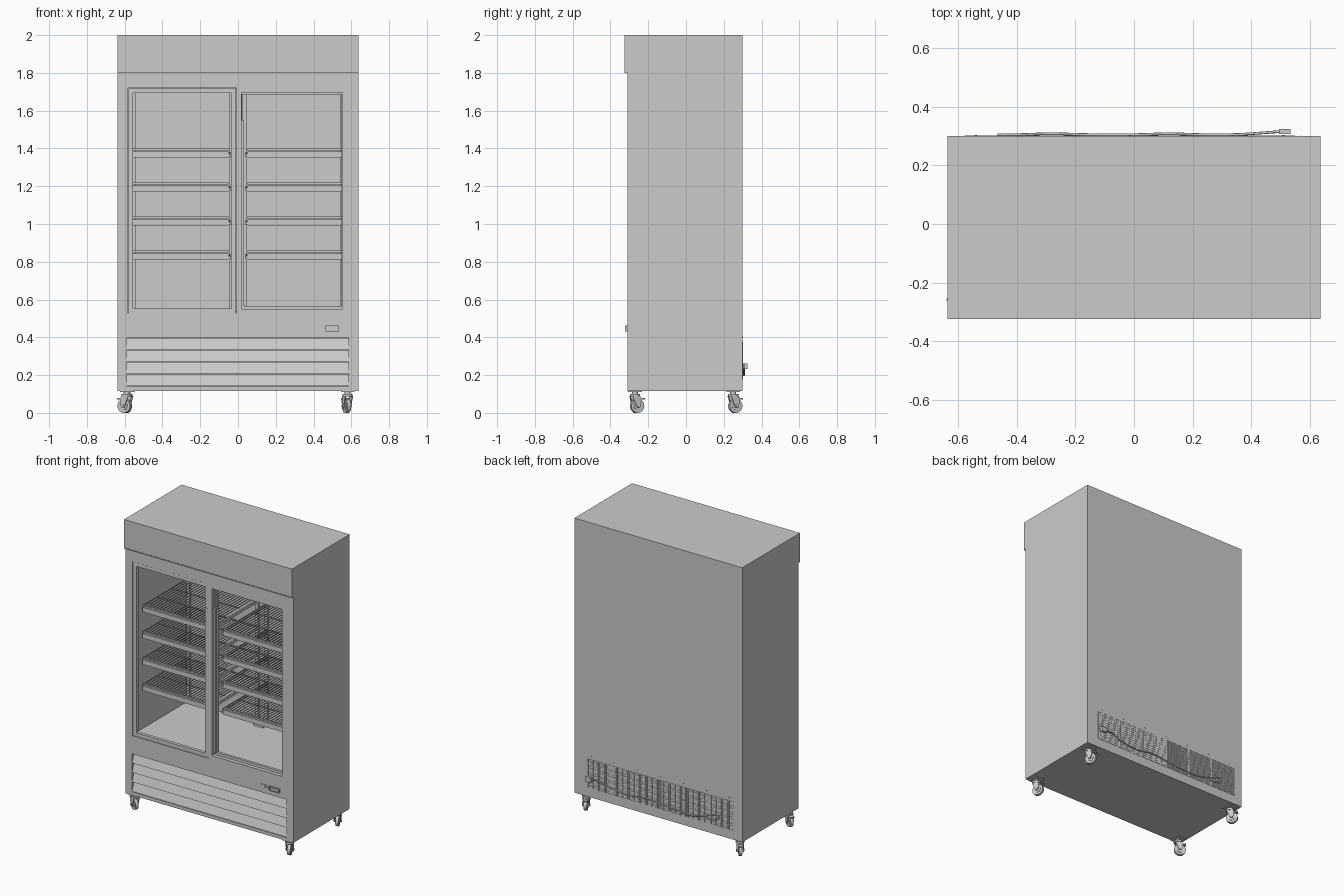
import bpy, bmesh, math
from mathutils import Matrix, Vector

if "Cube" in bpy.data.objects:
    bpy.data.objects.remove(bpy.data.objects["Cube"], do_unlink=True)

# Single painted-metal colour
grey = bpy.data.materials.new("light grey")
grey.use_nodes = True
grey.diffuse_color = (0.6, 0.6, 0.6, 1)
grey.node_tree.nodes["Principled BSDF"].inputs["Base Color"].default_value = (0.6, 0.6, 0.6, 1)


def add_box(bm, x0, x1, y0, y1, z0, z1):
    m = Matrix.Translation(((x0 + x1) / 2, (y0 + y1) / 2, (z0 + z1) / 2)) @ \
        Matrix.Diagonal((x1 - x0, y1 - y0, z1 - z0, 1))
    bmesh.ops.create_cube(bm, size=1, matrix=m)


def add_cyl(bm, r, depth, centre, axis="Z", seg=24):
    turn = {"Z": Matrix(), "X": Matrix.Rotation(math.pi / 2, 4, "Y"),
            "Y": Matrix.Rotation(math.pi / 2, 4, "X")}[axis]
    bmesh.ops.create_cone(bm, cap_ends=True, segments=seg, radius1=r, radius2=r,
                          depth=depth, matrix=Matrix.Translation(centre) @ turn)


def finish(name, bm, smooth=False):
    me = bpy.data.meshes.new(name)
    bm.to_mesh(me)
    bm.free()
    me.materials.append(grey)
    ob = bpy.data.objects.new(name, me)
    bpy.context.collection.objects.link(ob)
    if smooth:
        bpy.ops.object.select_all(action="DESELECT")
        ob.select_set(True)
        bpy.context.view_layer.objects.active = ob
        bpy.ops.object.shade_smooth_by_angle(angle=math.radians(35))
    return ob


def boxes(name, *dims):
    bm = bmesh.new()
    for d in dims:
        add_box(bm, *d)
    return finish(name, bm)


def frame(name, x0, x1, y0, y1, z0, z1, w):
    # Rectangular ring: inset the front and back faces and bridge them
    bm = bmesh.new()
    rings = []
    for y in (y0, y1):
        for d in (0, w):
            rings.append([bm.verts.new(p) for p in ((x0 + d, y, z0 + d), (x1 - d, y, z0 + d),
                                                    (x1 - d, y, z1 - d), (x0 + d, y, z1 - d))])
    for a, b in ((0, 1), (1, 3), (3, 2), (2, 0)):
        for i in range(4):
            j = (i + 1) % 4
            bm.faces.new((rings[a][i], rings[a][j], rings[b][j], rings[b][i]))
    bmesh.ops.recalc_face_normals(bm, faces=bm.faces)
    return finish(name, bm)


# Cabinet: side profile with overhanging canopy, extruded across the width
W = 0.637
bm = bmesh.new()
profile = [(-0.31, 0.117), (0.30, 0.117), (0.30, 2.0), (-0.325, 2.0), (-0.325, 1.80), (-0.31, 1.80)]
face = bm.faces.new([bm.verts.new((-W, y, z)) for y, z in profile])
ext = bmesh.ops.extrude_face_region(bm, geom=[face])
bmesh.ops.translate(bm, vec=(2 * W, 0, 0),
                    verts=[v for v in ext["geom"] if isinstance(v, bmesh.types.BMVert)])
bmesh.ops.recalc_face_normals(bm, faces=bm.faces)
cabinet = finish("cabinet", bm)

# Hollow interior, door openings, vent recess and canopy panel recess
cuts = [(-0.575, 0.575, -0.285, 0.265, 0.54, 1.71),
        (-0.582, -0.008, -0.35, -0.27, 0.525, 1.72),
        (0.018, 0.552, -0.35, -0.27, 0.55, 1.695),
        (-0.588, 0.585, -0.35, -0.275, 0.14, 0.40),
        (-W + 0.006, W - 0.006, -0.35, -0.322, 1.806, 1.994)]
for c in cuts:
    cutter = boxes("cutter", c)
    cutter.hide_render = True
    mod = cabinet.modifiers.new("cut", "BOOLEAN")
    mod.operation, mod.solver, mod.object = "DIFFERENCE", "EXACT", cutter
    bpy.context.view_layer.objects.active = cabinet
    bpy.ops.object.modifier_apply(modifier=mod.name)
    bpy.data.objects.remove(cutter, do_unlink=True)

# Sliding doors, the right-hand one running behind the other
frame("front_sliding_door", -0.580, -0.010, -0.307, -0.285, 0.527, 1.718, 0.025)
frame("rear_sliding_door", -0.005, 0.572, -0.28, -0.262, 0.542, 1.708, 0.023)
boxes("door_handles", (-0.031, -0.016, -0.3095, -0.30, 0.56, 1.55),
      (0.019, 0.032, -0.287, -0.275, 0.56, 1.55))

# Lower louvred vent: four slats leaning back at the top
bm = bmesh.new()
for i in range(4):
    z = 0.143 + i * 0.0645
    sect = [(-0.309, z), (-0.288, z + 0.061), (-0.278, z + 0.061), (-0.278, z)]
    f = bm.faces.new([bm.verts.new((-0.587, y, zz)) for y, zz in sect])
    e = bmesh.ops.extrude_face_region(bm, geom=[f])
    bmesh.ops.translate(bm, vec=(1.171, 0, 0),
                        verts=[v for v in e["geom"] if isinstance(v, bmesh.types.BMVert)])
bmesh.ops.recalc_face_normals(bm, faces=bm.faces)
finish("vent_slats", bm)

# Temperature display and switches
frame("display_bezel", 0.462, 0.536, -0.322, -0.309, 0.432, 0.462, 0.006)
boxes("display_screen", (0.468, 0.530, -0.315, -0.309, 0.438, 0.456))
boxes("switches", *[(x, x + 0.014, -0.314, -0.309, 0.437, 0.459) for x in (0.39, 0.412, 0.434)])

# Wire shelves with label strips, two columns of four
shelf_mesh = None
for z in (0.86, 1.04, 1.22, 1.40):
    for side in (-1, 1):
        if shelf_mesh is None:
            bm = bmesh.new()
            n = 24
            for i in range(n):
                x = -0.25 + 0.5 * i / (n - 1)
                add_box(bm, x - 0.002, x + 0.002, -0.225, 0.245, -0.006, -0.002)
            for y in (-0.225, -0.07, 0.085, 0.24):
                add_box(bm, -0.255, 0.255, y - 0.003, y + 0.003, -0.012, -0.006)
            add_box(bm, -0.255, 0.255, -0.228, -0.222, -0.005, 0.0)
            add_box(bm, -0.255, 0.255, -0.235, -0.229, -0.048, -0.02)
            add_box(bm, -0.255, 0.255, -0.235, -0.222, -0.02, -0.015)
            shelf = finish("wire_shelf", bm)
            shelf_mesh = shelf.data
        else:
            shelf = bpy.data.objects.new("wire_shelf", shelf_mesh)
            bpy.context.collection.objects.link(shelf)
        shelf.location = (side * 0.305, 0, z)
        # Bracket arm under the inner end of the shelf
        xs = sorted((side * 0.036, side * 0.046))
        xe = sorted((side * 0.036, side * 0.075))
        boxes("shelf_bracket", (*xs, -0.22, 0.262, z - 0.035, z - 0.018),
              (*xe, -0.228, -0.218, z - 0.045, z - 0.03))

# Shelf standards and the drain box on the rear wall
boxes("shelf_standards", *[(x - 0.012, x + 0.012, 0.25, 0.266, 0.54, 1.71)
                           for x in (-0.555, -0.035, 0.035, 0.555)])
boxes("centre_post", (-0.02, 0.02, -0.255, -0.235, 0.54, 1.71))
boxes("drain_box", (-0.035, 0.035, 0.22, 0.266, 0.54, 0.57))

# Rear perforated vent and its row of screws
bm = bmesh.new()
for i in range(91):
    x = -0.575 + 1.12 * i / 90
    w = 0.004 if i % 15 == 0 else 0.0022
    add_box(bm, x - w, x + w, 0.2995, 0.3025, 0.18, 0.375)
for i in range(14):
    z = 0.18 + 0.195 * i / 13
    add_box(bm, -0.575, 0.545, 0.2995, 0.302, z - 0.002, z + 0.002)
finish("rear_vent", bm)
bm = bmesh.new()
for i in range(7):
    add_cyl(bm, 0.004, 0.004, (-0.54 + i * 0.175, 0.301, 0.40), "Y", 8)
finish("rear_screws", bm)

# Power cord hanging across the rear vent
cu = bpy.data.curves.new("power_cord", "CURVE")
cu.dimensions = "3D"
cu.bevel_depth, cu.bevel_resolution, cu.resolution_u = 0.0045, 2, 6
pts = [(0.53, 0.318, 0.245), (0.45, 0.312, 0.25), (0.36, 0.306, 0.225), (0.24, 0.305, 0.21),
       (0.12, 0.308, 0.225), (0.0, 0.305, 0.22), (-0.14, 0.305, 0.205), (-0.29, 0.308, 0.205),
       (-0.40, 0.305, 0.24), (-0.46, 0.305, 0.25), (-0.45, 0.305, 0.225), (-0.37, 0.305, 0.215)]
sp = cu.splines.new("BEZIER")
sp.bezier_points.add(len(pts) - 1)
for b, p in zip(sp.bezier_points, pts):
    b.co = p
    b.handle_left_type = b.handle_right_type = "AUTO"
cu.materials.append(grey)
bpy.context.collection.objects.link(bpy.data.objects.new("power_cord", cu))
boxes("power_plug", (0.495, 0.535, 0.308, 0.325, 0.232, 0.262))

# Casters, each swivelled to its own angle
for name, x, y, ang in (("front_right", -0.59, -0.27, 62), ("front_left", 0.58, -0.27, 22),
                        ("rear_right", -0.585, 0.25, 40), ("rear_left", 0.58, 0.25, 25)):
    bm = bmesh.new()
    add_cyl(bm, 0.037, 0.02, (0, 0.012, 0.037), "X", 32)
    add_cyl(bm, 0.022, 0.026, (0, 0.012, 0.037), "X", 24)
    add_cyl(bm, 0.008, 0.052, (0, 0.012, 0.037), "X", 12)
    add_cyl(bm, 0.027, 0.014, (0, 0, 0.093), "Z", 24)
    add_cyl(bm, 0.016, 0.02, (0, 0, 0.104), "Z", 16)
    for s in (-1, 1):
        f = bm.faces.new([bm.verts.new((s * 0.018, yy, zz)) for yy, zz in
                          ((0.004, 0.027), (0.02, 0.027), (0.028, 0.06), (0.022, 0.09), (-0.022, 0.09))])
        e = bmesh.ops.extrude_face_region(bm, geom=[f])
        bmesh.ops.translate(bm, vec=(s * 0.004, 0, 0),
                            verts=[v for v in e["geom"] if isinstance(v, bmesh.types.BMVert)])
    add_box(bm, -0.016, 0.016, 0.02, 0.05, 0.072, 0.079)
    bmesh.ops.recalc_face_normals(bm, faces=bm.faces)
    bmesh.ops.rotate(bm, verts=bm.verts, cent=(0, 0, 0), matrix=Matrix.Rotation(math.radians(ang), 3, "Z"))
    add_box(bm, -0.036, 0.036, -0.036, 0.036, 0.111, 0.118)
    caster = finish(name + "_caster", bm, smooth=True)
    caster.location = (x, y, 0)
